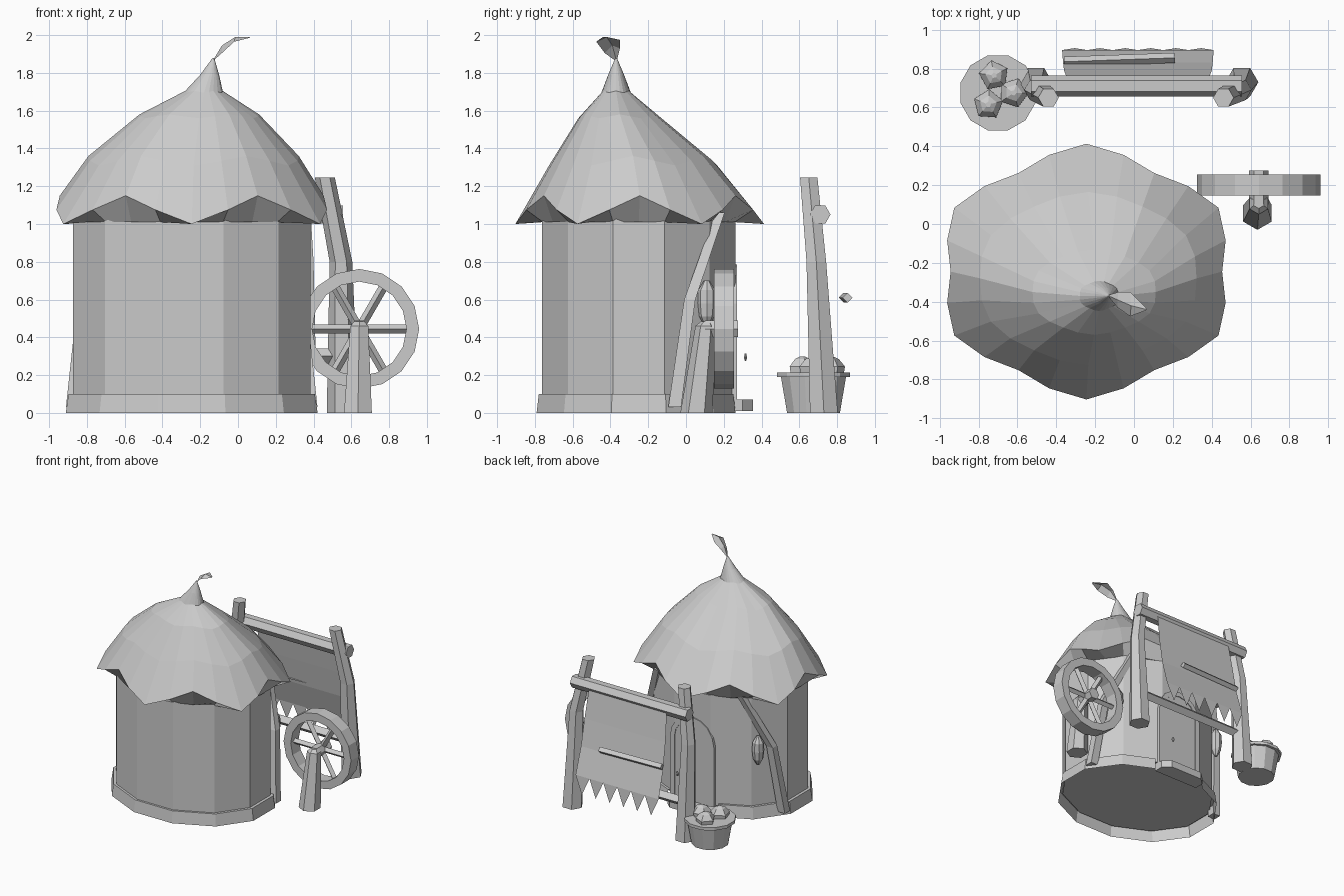
import bpy
import bmesh
from math import sin, cos, pi, radians
from mathutils import Vector

cube = bpy.data.objects.get("Cube")
if cube:
    bpy.data.objects.remove(cube, do_unlink=True)

grey = bpy.data.materials.new("plain_grey")
grey.use_nodes = True
grey.diffuse_color = (0.6, 0.6, 0.6, 1)
grey.node_tree.nodes["Principled BSDF"].inputs["Base Color"].default_value = (0.6, 0.6, 0.6, 1)

HUT = Vector((-0.245, -0.25, 0))


def finish(name, bm):
    bmesh.ops.recalc_face_normals(bm, faces=bm.faces)
    mesh = bpy.data.meshes.new(name)
    bm.to_mesh(mesh)
    bm.free()
    mesh.materials.append(grey)
    obj = bpy.data.objects.new(name, mesh)
    bpy.context.scene.collection.objects.link(obj)
    return obj


def loft(name, rings, caps=True, loop=False, wrap=True):
    """Skin a list of equal-length point rings."""
    bm = bmesh.new()
    vs = [[bm.verts.new(p) for p in ring] for ring in rings]
    n = len(rings[0])
    pairs = list(zip(vs, vs[1:])) + ([(vs[-1], vs[0])] if loop else [])
    for a, b in pairs:
        for i in range(n if wrap else n - 1):
            j = (i + 1) % n
            bm.faces.new((a[i], a[j], b[j], b[i]))
    if caps and not loop:
        bm.faces.new(vs[0])
        bm.faces.new(vs[-1])
    return finish(name, bm)


def ellipse(center, rx, ry, n, turn=0.0):
    c = Vector(center)
    return [c + Vector((rx * cos(turn + 2 * pi * i / n), ry * sin(turn + 2 * pi * i / n), 0))
            for i in range(n)]


def upright(name, path, radii, sides=6, turn=0.0):
    """Bent post with level cross-sections."""
    return loft(name, [ellipse(p, r, r, sides, turn) for p, r in zip(path, radii)])


def bar(name, start, end, r, sides=6):
    a, b = Vector(start), Vector(end)
    q = (b - a).to_track_quat('Z', 'Y')
    return loft(name, [[p + q @ v for v in ellipse((0, 0, 0), r, r, sides)] for p in (a, b)])


# Hut walls, twelve-sided and slightly oval
def hut_ring(rx, ry, z):
    return ellipse(HUT + Vector((0, 0, z)), rx, ry, 12, radians(15))


loft("hut_wall", [hut_ring(0.65, 0.53, 0.08), hut_ring(0.65, 0.53, 1.04)])


# Plinth band, open at the back door and underneath
def plinth_strip(rx, ry, z):
    r = hut_ring(rx, ry, z)
    return [r[3].lerp(r[4], 0.2)] + r[4:] + r[:2] + [r[2].lerp(r[1], 0.2)]


loft("hut_plinth", [plinth_strip(0.69, 0.56, 0), plinth_strip(0.675, 0.548, 0.1),
                    plinth_strip(0.648, 0.528, 0.1)], caps=False, wrap=False)


# Thatched roof with six drooping points, drawn up into a leaning spire
def roof_ring(cx, cy, rx, ry, z, lift, pull):
    ring = []
    for i in range(24):
        a = radians(15 * i + 30)
        wave = (0, 0.5, 1, 0.5)[i % 4]
        k = 1 - pull * wave
        ring.append(Vector((cx + rx * k * cos(a), cy + ry * k * sin(a), z + lift * wave)))
    return ring


loft("thatched_roof", [
    roof_ring(-0.245, -0.25, 0.64, 0.525, 1.01, 0, 0),
    roof_ring(-0.245, -0.245, 0.785, 0.658, 1.0, 0.15, 0.11),
    roof_ring(-0.235, -0.28, 0.58, 0.445, 1.31, 0.05, 0.04),
    roof_ring(-0.205, -0.35, 0.33, 0.22, 1.56, 0.02, 0.04),
    roof_ring(-0.18, -0.37, 0.105, 0.078, 1.695, 0.01, 0.06),
    roof_ring(-0.15, -0.37, 0.05, 0.042, 1.79, 0, 0),
    roof_ring(-0.13, -0.37, 0.004, 0.004, 1.88, 0, 0),
])

# Curled leaf on the tip: front edge, raised rib and back edge
leaf_edges = [
    [(-0.13, -0.375, 1.865), (-0.085, -0.43, 1.905), (-0.02, -0.475, 1.965), (0.06, -0.445, 1.985)],
    [(-0.13, -0.37, 1.87), (-0.085, -0.39, 1.945), (-0.015, -0.42, 1.99), (0.065, -0.44, 1.99)],
    [(-0.13, -0.365, 1.87), (-0.08, -0.35, 1.93), (-0.02, -0.35, 1.975), (0.06, -0.43, 1.99)]]
loft("tip_leaf", leaf_edges, caps=False, wrap=False)


# Arched back door with frame, knob and step
def arch(half, spring):
    pts = [(half, 0.05)]
    pts += [(half * cos(pi * i / 8), spring + half * sin(pi * i / 8)) for i in range(9)]
    return pts + [(-half, 0.05)]


outer, inner = arch(0.205, 0.58), arch(0.165, 0.58)
loft("door_panel", [[(HUT.x + x, y, z) for x, z in inner] for y in (0.22, 0.264)])
loft("door_frame", [[(HUT.x + o[0], 0.22, o[1]), (HUT.x + o[0], 0.27, o[1]),
                     (HUT.x + i[0], 0.27, i[1]), (HUT.x + i[0], 0.22, i[1])]
                    for o, i in zip(outer, inner)])
loft("door_knob", [ellipse((-0.14, 0.315, z), r, r * 0.7, 6)
                   for z, r in ((0.275, 0.006), (0.295, 0.015), (0.315, 0.006))])
loft("door_step", [[(HUT.x + x, y, z) for x, y in
                    ((-0.21, 0.22), (0.21, 0.22), (0.21, 0.3), (0.15, 0.355), (-0.15, 0.355), (-0.21, 0.3))]
                   for z in (0.01, 0.07)])

# Leaning wall planks and hanging lanterns on both sides
for side, label in ((1, "left"), (-1, "right")):
    upright("wall_plank_" + label,
            [(HUT.x + side * 0.632, -0.06, 0.03), (HUT.x + side * 0.575, 0.02, 0.6),
             (HUT.x + side * 0.385, 0.18, 1.06)], (0.048, 0.042, 0.035), 4, pi / 4)
    loft("wall_lantern_" + label,
         [ellipse((HUT.x + side * 0.51, 0.11, z), r, r, 8)
          for z, r in ((0.46, 0.012), (0.51, 0.04), (0.58, 0.048), (0.65, 0.045), (0.7, 0.015))])

# Banner stand: two bent posts and two cross beams
for side, label in ((1, "left"), (-1, "right")):
    upright("stand_post_" + label,
            [(0.025 + side * 0.53, 0.73, 0), (0.02 + side * 0.525, 0.69, 0.8),
             (0.01 + side * 0.45, 0.65, 1.245)], (0.085, 0.06, 0.053))
bar("stand_top_beam", (-0.53, 0.71, 1.05), (0.555, 0.71, 1.05), 0.055)
bar("stand_low_beam", (-0.52, 0.71, 0.3), (0.56, 0.71, 0.3), 0.04, 4)

# Hanging cloth with a pointed fringe and a rod across it
cloth_rows = ((0.75, 1.05, 0.365), (0.79, 0.8, 0.38), (0.83, 0.58, 0.385), (0.895, 0.36, 0.39))
loft("banner_cloth", [[(0.02 - w, y, z), (0.02 + w, y, z)] for y, z, w in cloth_rows],
     caps=False, wrap=False)
bm = bmesh.new()
for i in range(6):
    x = -0.37 + 0.13 * i
    bm.faces.new([bm.verts.new(p) for p in
                  ((x, 0.895, 0.36), (x + 0.13, 0.895, 0.36), (x + 0.065, 0.905, 0.21))])
finish("banner_fringe", bm)
bar("banner_rod", (-0.36, 0.835, 0.61), (0.21, 0.855, 0.61), 0.026, 4)

# Spoked wheel on a short post
WX, WZ = 0.642, 0.445
rim = []
for i in range(16):
    a = 2 * pi * i / 16
    rim.append([(WX + r * cos(a), y, WZ + r * sin(a))
                for r, y in ((0.317, 0.147), (0.317, 0.255), (0.25, 0.255), (0.25, 0.147))])
loft("wheel_rim", rim, loop=True)
for i in range(3):
    a = pi * i / 3
    d = Vector((cos(a), 0, sin(a))) * 0.26
    c = Vector((WX, 0.2, WZ))
    bar("wheel_spokes_%d" % (i + 1), c - d, c + d, 0.024, 4)
bar("wheel_axle", (WX, 0.1, WZ), (WX, 0.275, WZ), 0.05)
upright("wheel_post", [(0.635, 0.055, 0), (WX, 0.105, 0.46), (WX, 0.11, 0.485)],
        (0.085, 0.055, 0.03), 6, pi / 2)

# Basket with three faceted stones
BX, BY = -0.7, 0.675
loft("basket", [ellipse((BX, BY, z), r, r, 12, radians(15)) for z, r in ((0, 0.145), (0.19, 0.178))])
loft("basket_rim", [ellipse((BX, BY, z), 0.2, 0.2, 12, radians(15)) for z in (0.19, 0.215)])
for i, (x, y) in enumerate(((-0.72, 0.765), (-0.75, 0.615), (-0.62, 0.675))):
    loft("basket_stone_%d" % (i + 1),
         [ellipse((x, y, z), r, r, 5, 0.5 + i)
          for z, r in ((0.2, 0.07), (0.245, 0.078), (0.285, 0.045), (0.298, 0.015))])
